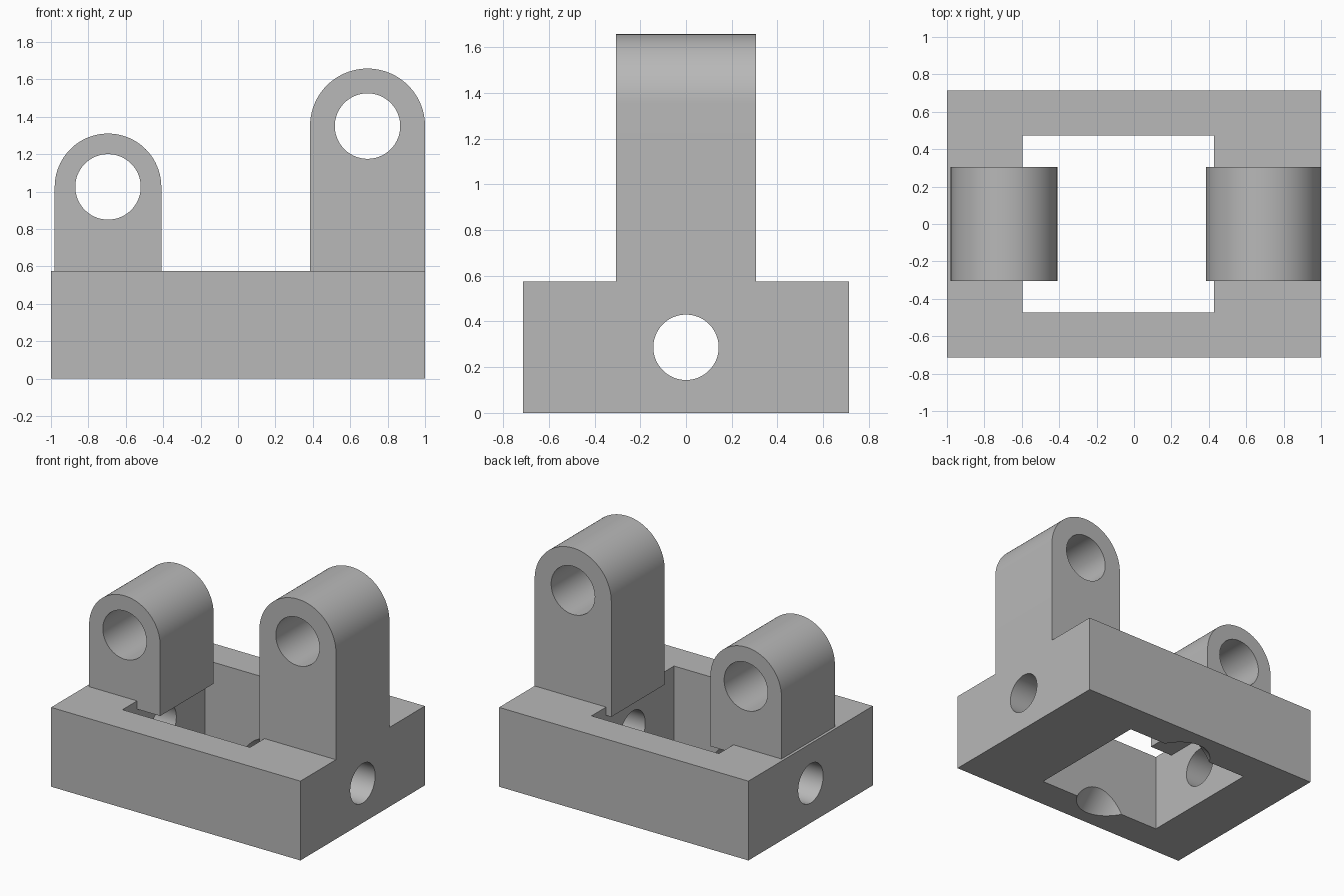
import bpy
import math
from mathutils import Matrix

if "Cube" in bpy.data.objects:
    bpy.data.objects.remove(bpy.data.objects["Cube"], do_unlink=True)

# Single plain grey material
grey = bpy.data.materials.new("plain_grey")
grey.use_nodes = True
colour = (0.48, 0.48, 0.48, 1)
grey.diffuse_color = colour
grey.node_tree.nodes["Principled BSDF"].inputs["Base Color"].default_value = colour


def box(name, x, y, z):
    """Box from (min, max) pairs."""
    spans = (x, y, z)
    bpy.ops.mesh.primitive_cube_add(size=1)
    ob = bpy.context.object
    ob.name = name
    size = [b - a for a, b in spans]
    mid = [(a + b) / 2 for a, b in spans]
    ob.data.transform(Matrix.Translation(mid) @ Matrix.Diagonal((*size, 1)))
    ob.data.materials.append(grey)
    return ob


def rod(name, radius, length, centre, rotation):
    bpy.ops.mesh.primitive_cylinder_add(vertices=96, radius=radius, depth=length,
                                        location=centre, rotation=rotation)
    ob = bpy.context.object
    ob.name = name
    ob.data.materials.append(grey)
    return ob


def lug_blank(name, x, r, top, bottom, half_depth):
    """Extruded upright with a half-round top."""
    steps = 48
    outline = [(x - r, bottom), (x + r, bottom)]
    for i in range(steps + 1):
        a = math.pi * i / steps
        outline.append((x + r * math.cos(a), top + r * math.sin(a)))
    n = len(outline)
    verts = [(px, y, pz) for y in (-half_depth, half_depth) for px, pz in outline]
    faces = [tuple(range(n)), tuple(reversed(range(n, 2 * n)))]
    for i in range(n):
        j = (i + 1) % n
        faces.append((i, i + n, j + n, j))
    mesh = bpy.data.meshes.new(name)
    mesh.from_pydata(verts, [], faces)
    mesh.materials.append(grey)
    ob = bpy.data.objects.new(name, mesh)
    bpy.context.collection.objects.link(ob)
    return ob


def combine(target, tool, operation):
    """Apply a boolean and discard the tool."""
    bpy.context.view_layer.update()
    bpy.ops.object.select_all(action="DESELECT")
    bpy.context.view_layer.objects.active = target
    target.select_set(True)
    mod = target.modifiers.new(operation, "BOOLEAN")
    mod.operation = operation
    mod.solver = "EXACT"
    mod.object = tool
    bpy.ops.object.modifier_apply(modifier=mod.name)
    bpy.data.objects.remove(tool, do_unlink=True)


# Rectangular frame with its window
frame = box("bracket_frame", (-1, 1), (-0.713, 0.713), (0, 0.575))
window = box("window_cutter", (-0.595, 0.427), (-0.473, 0.473), (-0.2, 0.8))
combine(frame, window, "DIFFERENCE")

# Two round-topped lugs, sunk slightly into the frame, each bored front to back
for name, x, r, top in (("short_lug", -0.695, 0.285, 1.025),
                        ("tall_lug", 0.6925, 0.3075, 1.35)):
    combine(frame, lug_blank(name, x, r, top, 0.515, 0.306), "UNION")
    bore = rod("bore_cutter", 0.175, 2, (x, 0, top), (math.pi / 2, 0, 0))
    combine(frame, bore, "DIFFERENCE")

# Cross hole through both end walls
cross = rod("cross_hole_cutter", 0.143, 3, (0, 0, 0.287), (0, math.pi / 2, 0))
combine(frame, cross, "DIFFERENCE")

# Slanted round notches in the lower inside edges of the long walls
for side in (-1, 1):
    notch = rod("notch_cutter", 0.258, 0.6, (-0.083, side * 0.358, -0.115),
                (side * math.pi / 4, 0, 0))
    combine(frame, notch, "DIFFERENCE")

# Smooth round surfaces, crisp edges
bpy.ops.object.select_all(action="DESELECT")
frame.select_set(True)
bpy.context.view_layer.objects.active = frame
bpy.ops.object.shade_smooth_by_angle(angle=math.radians(30))
